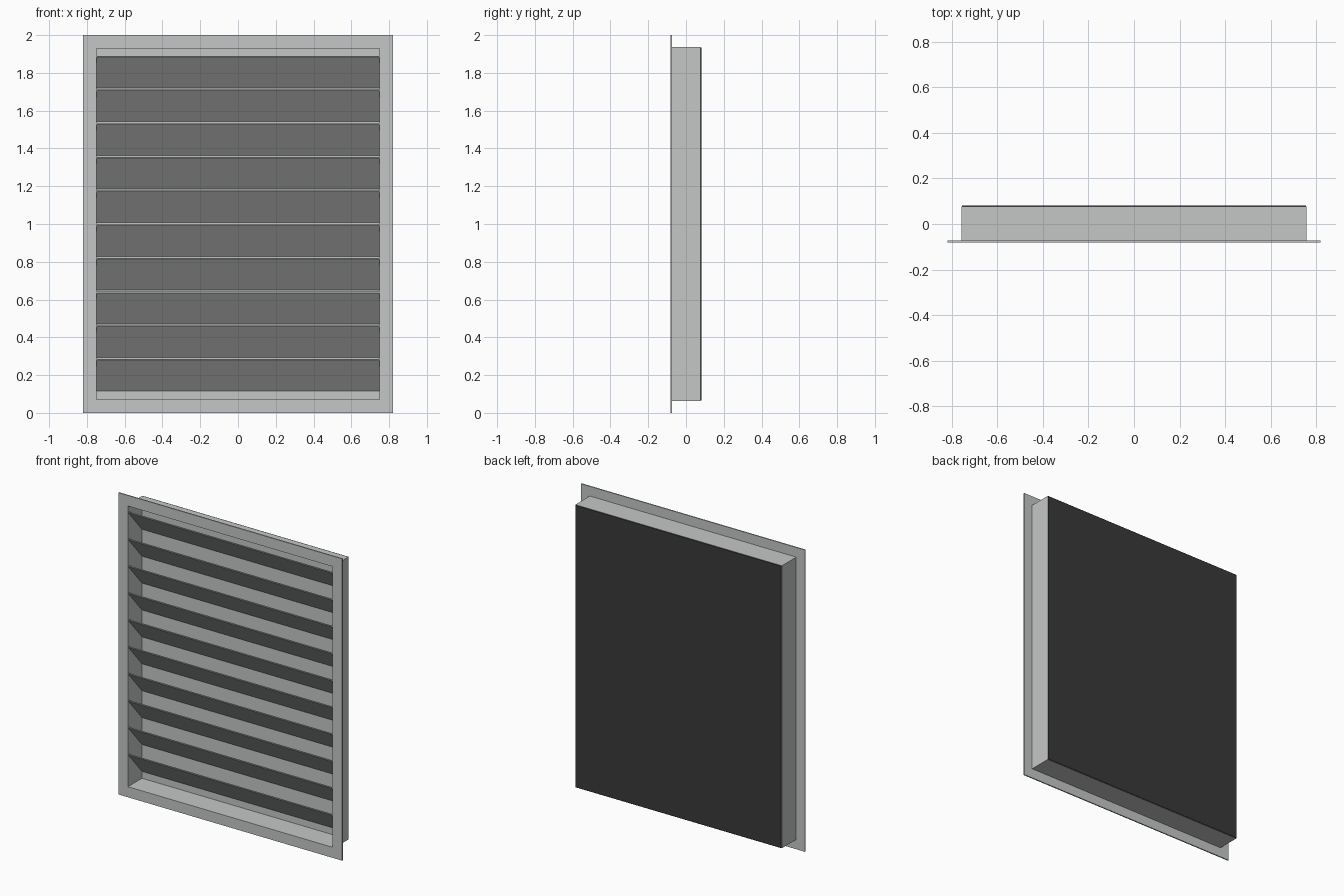
import bpy, bmesh
from mathutils import Vector

cube = bpy.data.objects.get("Cube")
if cube:
    bpy.data.objects.remove(cube, do_unlink=True)


def material(name, rgb):
    m = bpy.data.materials.new(name)
    m.use_nodes = True
    m.diffuse_color = (*rgb, 1)
    m.node_tree.nodes["Principled BSDF"].inputs["Base Color"].default_value = (*rgb, 1)
    return m


GREY = material("light grey metal", (0.56, 0.57, 0.57))
BLACK = material("black backing", (0.042, 0.042, 0.042))
MID_Z = 1.0


def finish(name, bm, mat):
    bmesh.ops.recalc_face_normals(bm, faces=bm.faces)
    mesh = bpy.data.meshes.new(name)
    bm.to_mesh(mesh)
    bm.free()
    mesh.materials.append(mat)
    ob = bpy.data.objects.new(name, mesh)
    bpy.context.collection.objects.link(ob)
    return ob


def prism(name, outline, axis_shift, mat):
    """Extrude a closed outline along a vector."""
    bm = bmesh.new()
    face = bm.faces.new([bm.verts.new(p) for p in outline])
    ext = bmesh.ops.extrude_face_region(bm, geom=[face], use_keep_orig=True)
    verts = [g for g in ext["geom"] if isinstance(g, bmesh.types.BMVert)]
    bmesh.ops.translate(bm, verts=verts, vec=Vector(axis_shift))
    return finish(name, bm, mat)


def rect(hx, hz, y):
    return [(sx * hx, y, MID_Z + sz * hz) for sx, sz in ((-1, -1), (1, -1), (1, 1), (-1, 1))]


def ring(name, outer, inner, y0, y1, mat):
    """Rectangular frame with an open centre."""
    bm = bmesh.new()
    loops = [[bm.verts.new(p) for p in rect(*size, y)]
             for size, y in ((outer, y0), (outer, y1), (inner, y1), (inner, y0))]
    for a, b in zip(loops, loops[1:] + loops[:1]):
        for i in range(4):
            j = (i + 1) % 4
            bm.faces.new((a[i], a[j], b[j], b[i]))
    return finish(name, bm, mat)


# Front flange and the duct behind it
INNER = (0.75, 0.93)
DUCT = (0.757, 0.936)
ring("front_flange", (0.82, 1.0), INNER, -0.081, -0.073, GREY)
ring("duct_casing", DUCT, INNER, -0.073, 0.077, GREY)

# Grey plate closing the inside, and the black sheet on the rear
prism("inner_back_plate", rect(*INNER, 0.066), (0, 0.01, 0), GREY)
backing = prism("rear_backing", rect(*DUCT, 0.076), (0, 0.005, 0), BLACK)
bev = backing.modifiers.new("soft_edge", 'BEVEL')
bev.width = 0.003
bev.segments = 1

# Sloping louvre blades, high at the front and low at the back
THICK = 0.006
for i in range(10):
    top = 1.89 - i * 0.1783
    low = top - 0.17
    section = [(-0.078, top - THICK), (-0.078, top), (-0.073, top),
               (0.066, low + THICK), (0.066, low)]
    prism(f"louvre_blade_{i + 1}", [(-INNER[0], y, z) for y, z in section],
          (2 * INNER[0], 0, 0), GREY)
